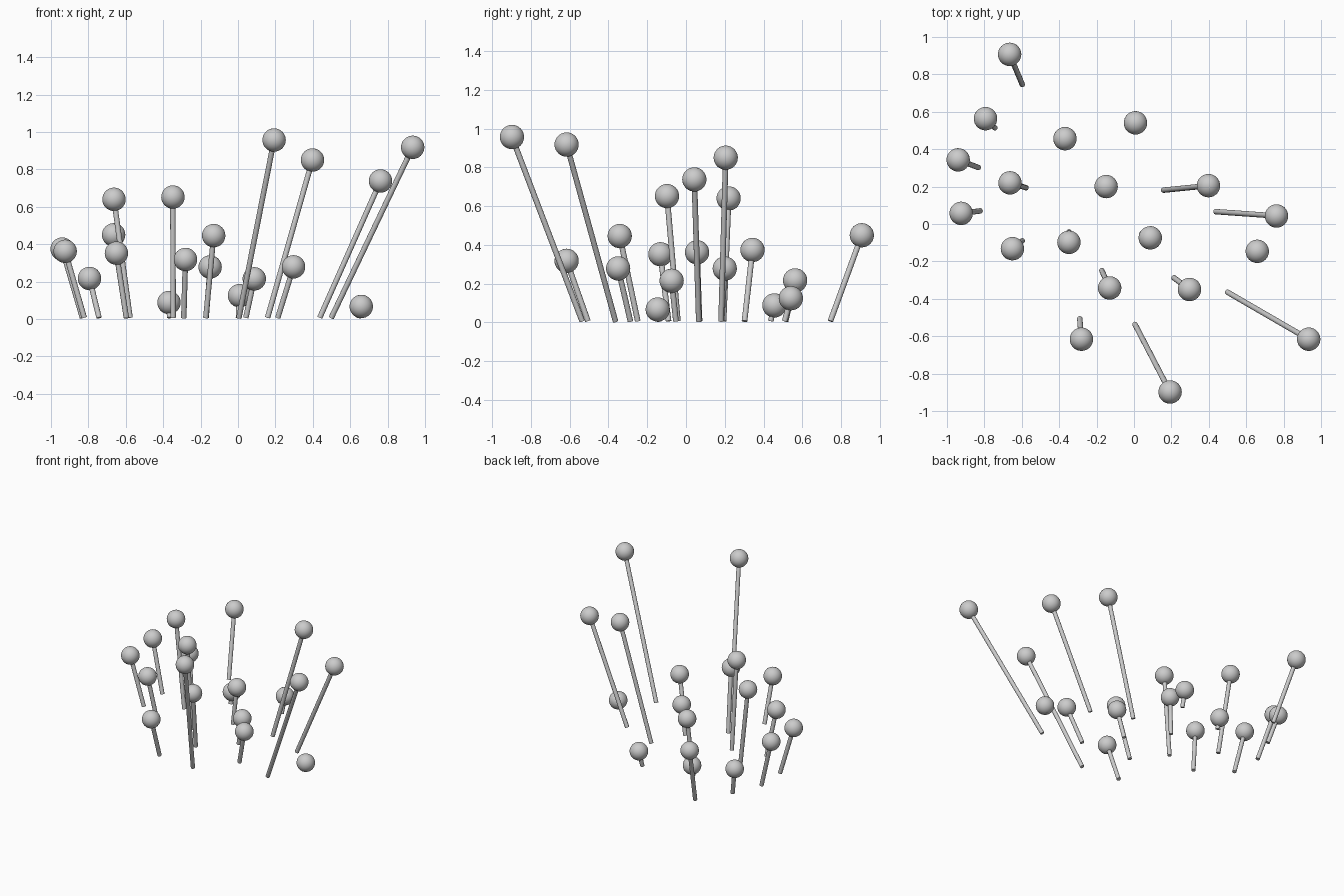
import bpy
from mathutils import Vector

HEAD_R = 0.0625
STEM_R = 0.0145
BASE_Z = 0.007

# each pin: head x, y, z, then foot x, y
pins = [
    (-.665, .907, .45, -.597, .745),
    (-.794, .563, .217, -.743, .514),
    (-.940, .343, .374, -.832, .302),
    (-.663, .220, .64, -.577, .194),
    (-.924, .057, .362, -.822, .070),
    (-.650, -.132, .352, -.597, -.090),
    (-.369, .456, .088, -.366, .437),
    (.008, .541, .125, .002, .509),
    (-.149, .200, .278, -.170, .184),
    (.398, .205, .85, .158, .181),
    (.762, .043, .738, .437, .066),
    (.659, -.146, .067, .643, -.138),
    (.087, -.074, .215, .042, -.052),
    (-.348, -.098, .652, -.347, -.042),
    (-.130, -.342, .446, -.172, -.249),
    (-.281, -.616, .318, -.290, -.506),
    (.297, -.350, .279, .213, -.287),
    (.934, -.616, .918, .499, -.364),
    (.193, -.898, .957, .005, -.536),
]


def add_pin(i, hx, hy, hz, fx, fy):
    head, foot = Vector((hx, hy, hz)), Vector((fx, fy, BASE_Z))
    axis = head - foot
    rot = axis.to_track_quat('Z', 'Y').to_euler()
    # leaning stem from foot to head centre
    bpy.ops.mesh.primitive_cylinder_add(vertices=16, radius=STEM_R, depth=axis.length,
                                        location=(head + foot) / 2, rotation=rot)
    bpy.context.object.name = f"pin_stem_{i:02d}"
    bpy.ops.object.shade_smooth_by_angle()
    # round head
    bpy.ops.mesh.primitive_uv_sphere_add(segments=32, ring_count=16, radius=HEAD_R,
                                         location=head)
    bpy.context.object.name = f"pin_head_{i:02d}"
    bpy.ops.object.shade_smooth()


for i, pin in enumerate(pins, 1):
    add_pin(i, *pin)
